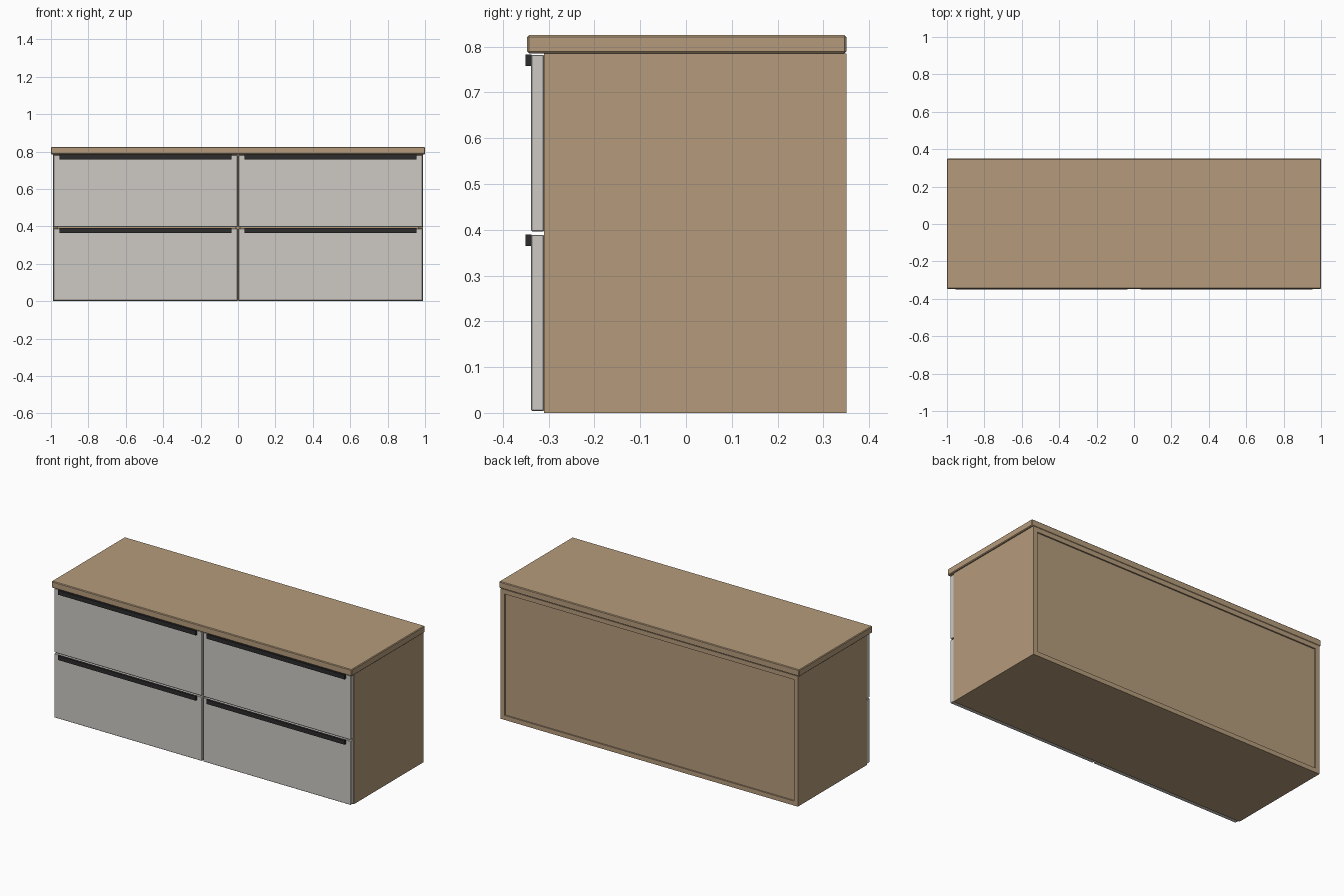
import bpy

if "Cube" in bpy.data.objects:
    bpy.data.objects.remove(bpy.data.objects["Cube"])


def material(name, rgb):
    m = bpy.data.materials.new(name)
    m.diffuse_color = (*rgb, 1)
    m.use_nodes = True
    m.node_tree.nodes["Principled BSDF"].inputs["Base Color"].default_value = m.diffuse_color
    return m


WOOD = material("wood", (0.46, 0.33, 0.20))
FRONT = material("pale_grey", (0.61, 0.59, 0.55))
METAL = material("dark_metal", (0.025, 0.025, 0.025))


def box(name, x, y, z, mat, bevel=0):
    """Box from (min, max) ranges, with an optional small chamfer."""
    bpy.ops.mesh.primitive_cube_add(
        size=1, location=[(a + b) / 2 for a, b in (x, y, z)])
    ob = bpy.context.object
    ob.name = name
    ob.scale = [b - a for a, b in (x, y, z)]
    bpy.ops.object.transform_apply(location=False, rotation=False, scale=True)
    ob.data.materials.append(mat)
    if bevel:
        mod = ob.modifiers.new("edge", 'BEVEL')
        mod.width = bevel
        mod.segments = 1
    return ob


W, T = 0.99, 0.027            # carcass half width, board thickness
Y0, Y1, H = -0.31, 0.35, 0.785
INNER = (-W + T, W - T)

# Carcass boards
box("left_side", (-W, -W + T), (Y0, Y1), (0, H), WOOD)
box("right_side", (W - T, W), (Y0, Y1), (0, H), WOOD)
box("bottom_board", INNER, (Y0, Y1), (0, T), WOOD)
box("upper_board", INNER, (Y0, Y1), (H - T, H), WOOD)

# Recessed back panel and centre divider
box("back_panel", INNER, (Y1 - 0.02, Y1 - 0.008), (T, H - T), WOOD)
box("centre_divider", (-T / 2, T / 2), (Y0, Y1 - 0.02), (T, H - T), WOOD)

# Overhanging top slab
box("top_slab", (-1, 1), (-0.347, 0.35), (H, 0.825), WOOD, 0.004)

# Four drawer fronts, each with a long bar handle at its top edge
for row, (z0, z1) in {"lower": (0.004, 0.389), "upper": (0.396, 0.782)}.items():
    for side, (x0, x1) in {"left": (-0.987, -0.004), "right": (0.004, 0.987)}.items():
        box(f"{row}_{side}_drawer", (x0, x1), (-0.338, Y0), (z0, z1), FRONT, 0.002)
        box(f"{row}_{side}_handle", (x0 + 0.032, x1 - 0.032),
            (-0.351, -0.337), (z1 - 0.025, z1 + 0.001), METAL)
